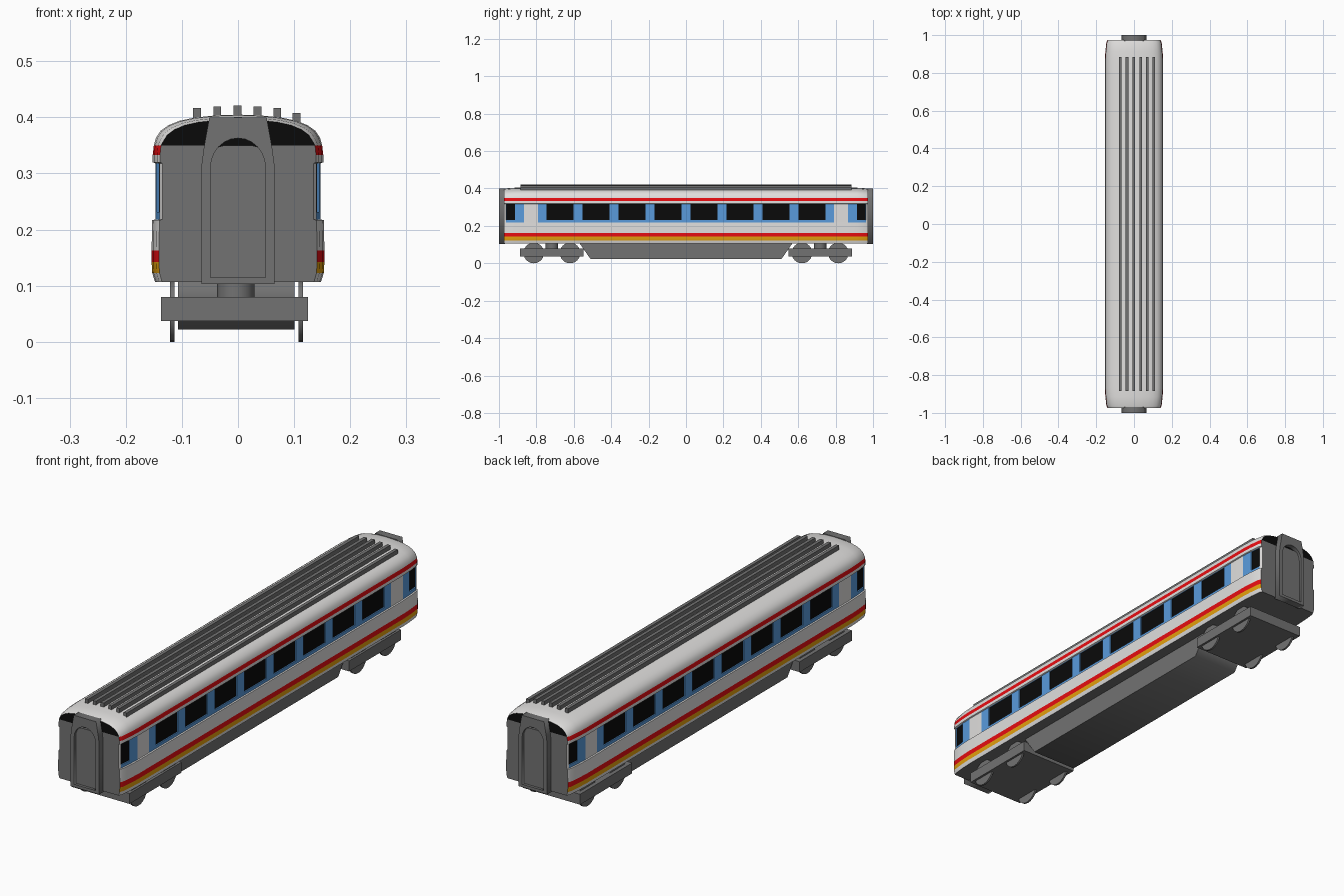
import bpy, bmesh, math

if "Cube" in bpy.data.objects:
    bpy.data.objects.remove(bpy.data.objects["Cube"])

def material(name, rgb):
    m = bpy.data.materials.new(name)
    m.diffuse_color = (*rgb, 1)
    m.use_nodes = True
    m.node_tree.nodes["Principled BSDF"].inputs["Base Color"].default_value = m.diffuse_color
    return m

WHITE = material("warm_white", (0.75, 0.74, 0.73))
GREY = material("mid_grey", (0.17, 0.17, 0.17))
BLACK = material("black", (0.003, 0.003, 0.003))
RED = material("red", (0.80, 0.004, 0.006))
YELLOW = material("amber", (0.80, 0.36, 0.004))
BLUE = material("sky_blue", (0.10, 0.33, 0.72))

def add_mesh(name, bm, mats):
    me = bpy.data.meshes.new(name)
    bmesh.ops.recalc_face_normals(bm, faces=bm.faces)
    bm.to_mesh(me)
    bm.free()
    ob = bpy.data.objects.new(name, me)
    bpy.context.collection.objects.link(ob)
    for m in mats:
        me.materials.append(m)
    return ob

def box(name, x, y, z, mat):
    bm = bmesh.new()
    bmesh.ops.create_cube(bm, size=1)
    for v in bm.verts:
        v.co = [(a + b) / 2 + c * (b - a) for (a, b), c in zip((x, y, z), v.co)]
    return add_mesh(name, bm, [mat])

def cylinder(name, r, depth, loc, axis, mat):
    bm = bmesh.new()
    bmesh.ops.create_cone(bm, cap_ends=True, segments=24, radius1=r, radius2=r, depth=depth)
    ob = add_mesh(name, bm, [mat])
    ob.location = loc
    if axis == "x":
        ob.rotation_euler.y = math.pi / 2
    smooth(ob)

def smooth(ob):
    select(ob)
    bpy.ops.object.shade_smooth_by_angle(angle=math.radians(35))

def select(ob):
    bpy.ops.object.select_all(action="DESELECT")
    ob.select_set(True)
    bpy.context.view_layer.objects.active = ob

def plate(name, loops, centre, half, axis, mat):
    """Filled outline (with holes) extruded along x or y."""
    cu = bpy.data.curves.new(name, "CURVE")
    cu.dimensions, cu.fill_mode, cu.extrude = "2D", "BOTH", half
    for pts in loops:
        sp = cu.splines.new("POLY")
        sp.points.add(len(pts) - 1)
        for p, (u, v) in zip(sp.points, pts):
            p.co = (u, v, 0, 1)
        sp.use_cyclic_u = True
    ob = bpy.data.objects.new(name, cu)
    bpy.context.collection.objects.link(ob)
    cu.materials.append(mat)
    ob.rotation_euler = (math.pi / 2, 0, math.pi / 2 if axis == "x" else 0)
    ob.location = (centre, 0, 0) if axis == "x" else (0, centre, 0)
    select(ob)
    bpy.ops.object.convert(target="MESH")

# Body shell: half section lofted along y, coloured by height and length
half = [(0.148, 0.107), (0.153, 0.123), (0.154, 0.142), (0.154, 0.163), (0.153, 0.217),
        (0.147, 0.218), (0.147, 0.231), (0.147, 0.318), (0.152, 0.320), (0.152, 0.333),
        (0.150, 0.350), (0.146, 0.364), (0.138, 0.376), (0.124, 0.386), (0.104, 0.394),
        (0.078, 0.3995), (0.040, 0.4035), (0, 0.405)]
section = half + [(-x, z) for x, z in half[-2::-1]]
windows = [(-0.674 + 0.1925 * i - 0.072, -0.674 + 0.1925 * i + 0.072) for i in range(8)]
ends = [(0.973, 0.915, 0.972), (0.962, 0.95, 0.985), (0.914, 0.985, 0.997), (0.866, 1, 1), (0.79, 1, 1)]
stations = [(-y, sx, sz) for y, sx, sz in ends] + [(y, 1, 1) for w in windows for y in w] + ends[::-1]

def side_colour(y, z):
    if 0.123 < z < 0.142:
        return 3
    if 0.142 < z < 0.163 or 0.333 < z < 0.350:
        return 2
    if 0.218 < z < 0.318:
        pane = z > 0.231
        a = abs(y)
        if 0.79 < a < 0.866 or a > 0.962:
            return 0
        if pane and (a > 0.914 or any(p < y < q for p, q in windows)):
            return 4
        return 5
    return 0

bm = bmesh.new()
rings = []
for y, sx, sz in stations:
    rings.append([bm.verts.new((x * sx, y, 0.107 + (z - 0.107) * (sz if z > 0.36 else 1)))
                  for x, z in section])
n = len(section)
panes = []
for a, b, sa, sb in zip(rings, rings[1:], stations, stations[1:]):
    for i in range(n):
        j = (i + 1) % n
        f = bm.faces.new((a[i], a[j], b[j], b[i]))
        if j == 0:
            f.material_index = 1      # floor underside
        else:
            f.material_index = side_colour((sa[0] + sb[0]) / 2, (section[i][1] + section[j][1]) / 2)
        if f.material_index == 4:
            panes.append(f)
k = 10                                # end wall below, dark arch above
for r in (rings[0], rings[-1]):
    bm.faces.new(r[:k + 1] + r[n - 1 - k:]).material_index = 1
    bm.faces.new(r[k:n - k]).material_index = 4
bmesh.ops.recalc_face_normals(bm, faces=bm.faces)
rim = bmesh.ops.inset_individual(bm, faces=panes, thickness=0.001, depth=-0.004)["faces"]
for f in rim:
    f.material_index = 5
smooth(add_mesh("body_shell", bm, [WHITE, GREY, RED, YELLOW, BLACK, BLUE]))

# Roof ribs
for x, top in ((-0.073, 0.417), (-0.037, 0.419), (-0.001, 0.421),
               (0.035, 0.419), (0.070, 0.417), (0.104, 0.408)):
    box("roof_rib", (x - 0.007, x + 0.007), (-0.885, 0.885), (top - 0.027, top), GREY)

# End gangways: frame with an arched recess, door and dark gap above it
def arch(w, bottom, spring, top, limit=1):
    pts = [(-w, bottom), (w, bottom)]
    for i in range(13):
        t = math.pi * i / 12
        pts.append((w * math.cos(t), min(limit, spring + (top - spring) * math.sin(t))))
    return pts

frame = [(-0.065, 0.103), (0.065, 0.103), (0.065, 0.315), (0.061, 0.345),
         (0.051, 0.400), (-0.051, 0.400), (-0.061, 0.345), (-0.065, 0.315)]
for s in (-1, 1):
    plate("gangway_frame", [frame, arch(0.049, 0.115, 0.31, 0.363)], s * 0.984, 0.016, "y", GREY)
    plate("gangway_door", [arch(0.049, 0.115, 0.31, 0.363, 0.350)], s * 0.984, 0.005, "y", GREY)
    plate("gangway_gap", [arch(0.049, 0.32, 0.321, 0.363)], s * 0.977, 0.003, "y", BLACK)

# Underfloor equipment skirt
plate("underfloor_box", [[(-0.57, 0.108), (-0.51, 0.022), (0.51, 0.022), (0.57, 0.108)]],
      -0.003, 0.104, "x", GREY)

# Bogies
for s in (-1, 1):
    c = s * 0.717
    box("bogie_frame", (-0.137, 0.125), (c - 0.17, c + 0.17), (0.037, 0.080), GREY)
    cylinder("bogie_pivot", 0.033, 0.04, (-0.004, c, 0.092), "z", GREY)
    for dy in (-0.097, 0.097):
        for x in (-0.117, 0.112):
            cylinder("wheel", 0.055, 0.008, (x, c + dy, 0.055), "x", GREY)
